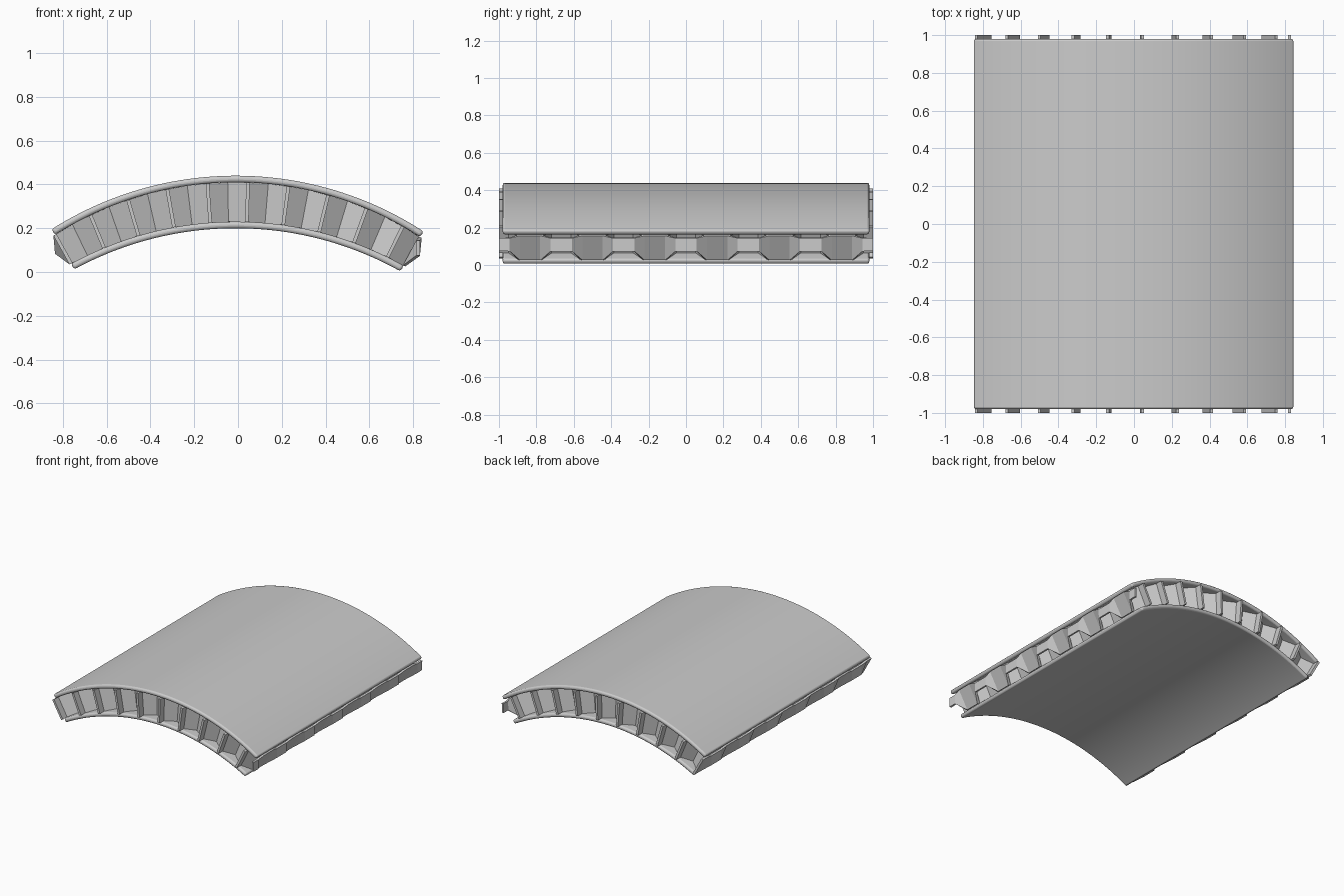
import bpy, bmesh
from math import sin, cos

if "Cube" in bpy.data.objects:
    bpy.data.objects.remove(bpy.data.objects["Cube"])

HALF_Y = 0.98           # half depth of the two skins
TILT = 0.006            # slight lean of the whole panel


def arc(radius, apex, a):
    return radius * sin(a), apex - radius + radius * cos(a)


def add_object(name, bm):
    bmesh.ops.recalc_face_normals(bm, faces=bm.faces)
    mesh = bpy.data.meshes.new(name)
    bm.to_mesh(mesh)
    bm.free()
    ob = bpy.data.objects.new(name, mesh)
    bpy.context.collection.objects.link(ob)
    ob.rotation_euler.y = TILT
    ob.location.x = -0.003
    return ob


# Curved skin: arc-shaped section extruded along y, with rounded rims
def skin(name, r_out, apex, half_angle, thick, n=48):
    angles = [half_angle * (2 * i / n - 1) for i in range(n + 1)]
    section = [arc(r_out, apex, a) for a in angles]
    section += [arc(r_out - thick, apex - thick, a) for a in reversed(angles)]
    bm = bmesh.new()
    face = bm.faces.new([bm.verts.new((x, -HALF_Y, z)) for x, z in section])
    ext = bmesh.ops.extrude_face_region(bm, geom=[face])
    moved = [v for v in ext["geom"] if isinstance(v, bmesh.types.BMVert)]
    bmesh.ops.translate(bm, verts=moved, vec=(0, 2 * HALF_Y, 0))
    ob = add_object(name, bm)
    bev = ob.modifiers.new("rounded_rim", "BEVEL")
    bev.width, bev.segments, bev.limit_method = 0.012, 3, "ANGLE"
    bpy.context.view_layer.objects.active = ob
    ob.select_set(True)
    bpy.ops.object.shade_smooth_by_angle()
    ob.select_set(False)
    return ob


skin("outer_skin", 1.57, 0.44, 0.572, 0.03)
skin("inner_skin", 1.57, 0.23, 0.505, 0.03)

# Honeycomb core: columns of flat walls joined by slanted walls
PERIOD = 1 / 3
SIDE = PERIOD / 3
COLS = range(-11, 11)


def column_ends(k):
    if k in (-11, 10):                       # short outermost column
        s = 1 if k > 0 else -1
        return (s * 0.825, 0.08), (s * 0.825, 0.15)
    u = (k + 0.5) / 9.5
    return arc(1.57, 0.23, u * 0.505), arc(1.54, 0.41, u * 0.572)


bm = bmesh.new()


def wall(k0, y0, k1, y1):
    quad = []
    for k, y, flip in ((k0, y0, False), (k1, y1, True)):
        lo, hi = column_ends(k)
        pair = [bm.verts.new((lo[0], y, lo[1])), bm.verts.new((hi[0], y, hi[1]))]
        quad += pair[::-1] if flip else pair
    bm.faces.new(quad)


for k in COLS:
    for m in range(-4, 5):
        yc = (m + 0.5 * (k % 2)) * PERIOD
        lo, hi = yc - SIDE / 2, yc + SIDE / 2
        a, b = max(lo, -1), min(hi, 1)
        if a < b - 0.01:
            wall(k, a, k, b)
        for nk in (k - 1, k + 1):
            if nk in COLS and hi > -1 and hi + SIDE / 2 < 1:
                wall(k, hi, nk, hi + SIDE / 2)
bmesh.ops.remove_doubles(bm, verts=bm.verts, dist=0.001)
core = add_object("honeycomb_core", bm)
sol = core.modifiers.new("wall_thickness", "SOLIDIFY")
sol.solidify_mode = "NON_MANIFOLD"
sol.thickness, sol.offset = 0.016, 0
